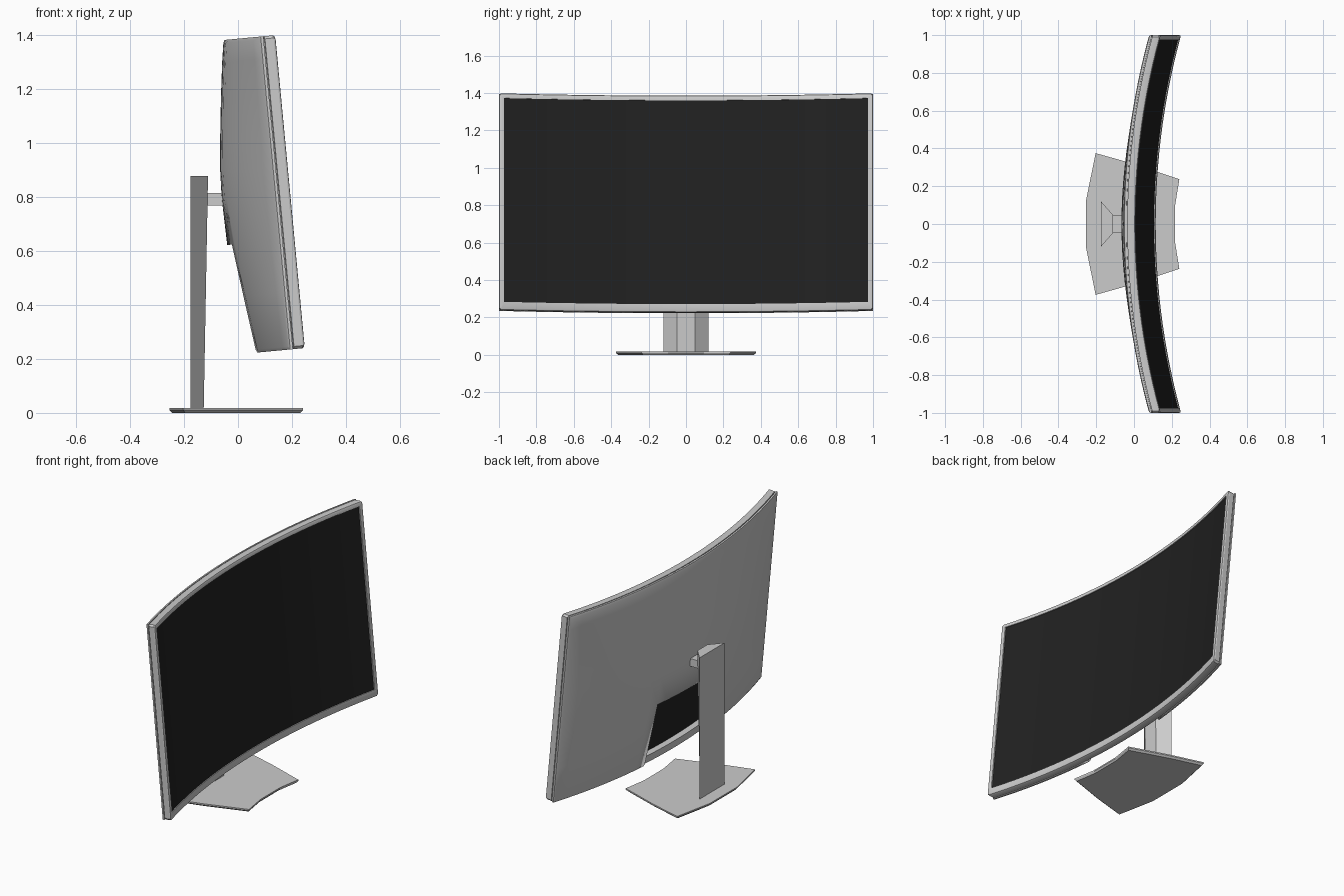
import bpy, bmesh, math

if "Cube" in bpy.data.objects:
    bpy.data.objects.remove(bpy.data.objects["Cube"])

TILT = math.radians(5.4)
SAG = 0.135            # how far the ends curve forward
HALF_H = 0.582         # half height of the panel
N = 26                 # segments along the curve
R = (1 + SAG * SAG) / (2 * SAG)


def bend(u, y, v):
    """Panel space (depth, width, height) to the curved, tilted position."""
    u += R - math.sqrt(R * R - y * y)
    c, s = math.cos(TILT), math.sin(TILT)
    return (0.061 + u * c - v * s, y, 0.807 + u * s + v * c)


def make(name, bm, color=None, smooth=True):
    bmesh.ops.recalc_face_normals(bm, faces=bm.faces)
    me = bpy.data.meshes.new(name)
    bm.to_mesh(me)
    bm.free()
    ob = bpy.data.objects.new(name, me)
    bpy.context.collection.objects.link(ob)
    if color:
        mat = bpy.data.materials.new(name + "_colour")
        mat.diffuse_color = color
        mat.use_nodes = True
        mat.node_tree.nodes["Principled BSDF"].inputs["Base Color"].default_value = mat.diffuse_color
        me.materials.append(mat)
    if smooth:
        bpy.ops.object.select_all(action='DESELECT')
        ob.select_set(True)
        bpy.context.view_layer.objects.active = ob
        bpy.ops.object.shade_smooth_by_angle(angle=math.radians(25))
    return ob


def bend_all(bm):
    for v in bm.verts:
        v.co = bend(*v.co)


def spaced(a, b, n):
    return [a + (b - a) * i / n for i in range(n + 1)]


def grid(bm, ys, vs, depth):
    """Sheet of quads; depth(y, v) gives the panel depth."""
    rows = [[bm.verts.new((depth(y, v), y, v)) for y in ys] for v in vs]
    for a, b in zip(rows, rows[1:]):
        for i in range(len(ys) - 1):
            bm.faces.new((a[i], a[i + 1], b[i + 1], b[i]))
    return rows


def bridge(bm, a, b):
    n = len(a)
    for i in range(n):
        bm.faces.new((a[i], a[(i + 1) % n], b[(i + 1) % n], b[i]))


def loft(name, sections):
    """Solid through stacked outlines of (x, y, z) points."""
    bm = bmesh.new()
    loops = [[bm.verts.new(p) for p in s] for s in sections]
    for a, b in zip(loops, loops[1:]):
        bridge(bm, a, b)
    bm.faces.new(loops[0])
    bm.faces.new(loops[-1])
    return make(name, bm, smooth=False)


# Front bezel: cross-section of (side inset, top inset, bottom inset, depth, corner cut)
bm = bmesh.new()
section = [(0, 0, 0, -0.042, 0.01), (0, 0, 0, -0.01, 0.01),
           (0.003, 0.003, 0.003, -0.003, 0.01), (0.01, 0.01, 0.01, 0, 0.006),
           (0.026, 0.026, 0.044, 0, 0.001), (0.026, 0.026, 0.044, -0.042, 0.001)]
rings = []
for side, top, bot, u, cut in section:
    ys = spaced(-1 + side + cut, 1 - side - cut, N)
    hi, lo, w = HALF_H - top, -HALF_H + bot, 1 - side
    pts = [(u, y, lo) for y in ys] + [(u, w, lo + cut), (u, w, hi - cut)]
    pts += [(u, y, hi) for y in reversed(ys)] + [(u, -w, hi - cut), (u, -w, lo + cut)]
    rings.append([bm.verts.new(p) for p in pts])
for a, b in zip(rings, rings[1:] + rings[:1]):
    bridge(bm, a, b)
bend_all(bm)
make("front_bezel", bm)

# Dark curved screen
bm = bmesh.new()
grid(bm, spaced(-0.976, 0.976, N), [-HALF_H + 0.042, HALF_H - 0.024], lambda y, v: -0.006)
bend_all(bm)
make("screen", bm, (0.015, 0.015, 0.015, 1))

# Back shell: bulged sheet, with a rim, a groove and an opening at the lower middle
EDGE = 0.012
TOP = HALF_H - EDGE
CUT_V = -0.175
bulge_at = [(-TOP, 0), (-0.37, 0.029), (CUT_V, 0.056), (0, 0.06), (0.1, 0.056),
            (0.2, 0.047), (0.3, 0.036), (0.4, 0.024), (0.5, 0.011), (TOP, 0)]
bulge = dict(bulge_at)
bm = bmesh.new()
rows = grid(bm, spaced(-1 + EDGE, 1 - EDGE, N), [v for v, b in bulge_at],
            lambda y, v: -0.062 - bulge[v] * (1 - (y / (1 - EDGE)) ** 2))
loop = rows[0] + [r[-1] for r in rows[1:-1]] + rows[-1][::-1] + [r[0] for r in rows[-2:0:-1]]
flat = [(v.co.y, v.co.z) for v in loop]
for inset, u in [(0, -0.057), (0, -0.047), (0.008, -0.047), (0.008, -0.04)]:
    fy, fv = (1 - inset) / (1 - EDGE), (HALF_H - inset) / TOP
    new = [bm.verts.new((u, y * fy, v * fv)) for y, v in flat]
    bridge(bm, loop, new)
    loop = new
opening = []
for f in bm.faces:
    c = f.calc_center_median()
    if abs(c.y) < 0.305 and c.z < CUT_V:
        opening.append(f)
bmesh.ops.delete(bm, geom=opening, context='FACES')
bend_all(bm)
shell = make("back_shell", bm)
thick = shell.modifiers.new("thickness", 'SOLIDIFY')
thick.thickness = 0.004
thick.offset = -1


# Stand column: trapezoid plan, tapering towards the foot
def column_plan(front, z):
    return [(-0.175, -0.12, z), (front, -0.048, z), (front, 0.048, z), (-0.175, 0.12, z)]


loft("stand_column", [column_plan(-0.127, 0.012), column_plan(-0.111, 0.878)])

# Arm joining the column to the shell
loft("mount_arm", [[(x, -0.045, 0.768), (x, 0.045, 0.768), (x, 0.045, 0.815), (x, -0.045, 0.815)]
                   for x in (-0.13, -0.045)])

# Foot plate with a smaller underside
half = [(-0.253, 0.13), (-0.203, 0.375), (0.0, 0.318), (0.24, 0.237), (0.217, 0.095)]
plan = half + [(x, -y) for x, y in reversed(half)]


def foot_plan(k, z):
    return [(x * k, y * k, z) for x, y in plan]


loft("foot_plate", [foot_plan(0.965, 0), foot_plan(1, 0.01), foot_plan(1, 0.018)])
